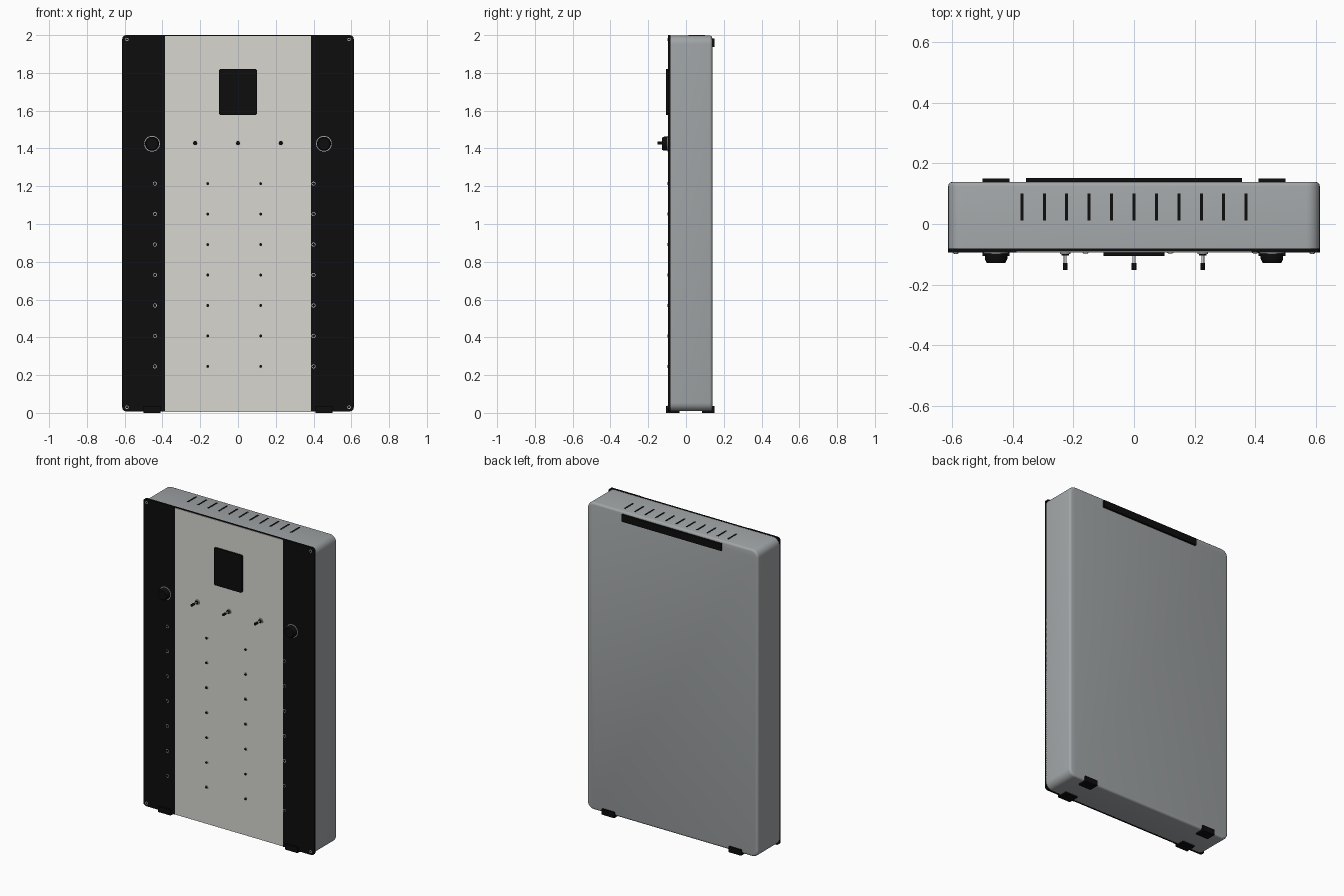
import bpy, bmesh
from math import cos, sin, pi
from mathutils import Matrix, Vector

cube = bpy.data.objects.get("Cube")
if cube:
    bpy.data.objects.remove(cube)


def material(name, rgb):
    m = bpy.data.materials.new(name)
    m.use_nodes = True
    m.diffuse_color = (*rgb, 1)
    m.node_tree.nodes["Principled BSDF"].inputs["Base Color"].default_value = (*rgb, 1)
    return m


GREY = material("enclosure grey", (0.36, 0.38, 0.39))
BEIGE = material("warm light grey", (0.68, 0.67, 0.63))
BLACK = material("black", (0.004, 0.004, 0.004))
SILVER = material("silver", (0.6, 0.6, 0.6))

FRONT = -0.094   # front surface of the panel
HALF = 0.613     # half width of the enclosure


def finish(name, bm, mat, smooth=True):
    bmesh.ops.recalc_face_normals(bm, faces=bm.faces)
    mesh = bpy.data.meshes.new(name)
    bm.to_mesh(mesh)
    bm.free()
    mesh.materials.append(mat)
    ob = bpy.data.objects.new(name, mesh)
    bpy.context.collection.objects.link(ob)
    if smooth:
        bpy.ops.object.select_all(action="DESELECT")
        ob.select_set(True)
        bpy.context.view_layer.objects.active = ob
        bpy.ops.object.shade_smooth_by_angle(angle=0.6)
    return ob


def prism(name, points, offset, mat, smooth=True, back_bevel=0):
    """Extrude a closed outline by an offset, optionally rounding the far rim."""
    bm = bmesh.new()
    face = bm.faces.new([bm.verts.new(p) for p in points])
    ext = bmesh.ops.extrude_face_region(bm, geom=[face], use_keep_orig=True)
    moved = [g for g in ext["geom"] if isinstance(g, bmesh.types.BMVert)]
    bmesh.ops.translate(bm, verts=moved, vec=offset)
    if back_bevel:
        rim = [e for e in bm.edges if all(v in moved for v in e.verts)]
        bmesh.ops.bevel(bm, geom=rim, offset=back_bevel, segments=3,
                        profile=0.5, affect="EDGES")
    return finish(name, bm, mat, smooth)


def slab(name, x, z, y, mat, radii=(0, 0), back_bevel=0):
    """Upright plate with corner radii for its left (-x) and right (+x) ends."""
    pts = []
    corners = [(1, 1, 0), (0, 1, 1), (0, 0, 2), (1, 0, 3)]
    for ix, iz, quarter in corners:
        r = radii[ix]
        cx = x[ix] + (r if ix == 0 else -r)
        cz = z[iz] + (r if iz == 0 else -r)
        steps = 6 if r else 0
        for i in range(steps + 1):
            a = (quarter + (i / steps if steps else 0)) * pi / 2
            pts.append((cx + r * cos(a), y[0], cz + r * sin(a)))
    return prism(name, pts, (0, y[1] - y[0], 0), mat, bool(max(radii)), back_bevel)


def box(name, x, y, z, mat):
    return slab(name, x, z, y, mat)


def lathe(name, x, z, profile, mat, sides=20):
    """Turn (radius, height in front of the panel) pairs about a y axis."""
    bm = bmesh.new()
    vs = [bm.verts.new((r, 0, h)) for r, h in profile]
    edges = [bm.edges.new(pair) for pair in zip(vs, vs[1:])]
    bmesh.ops.spin(bm, geom=vs + edges, axis=(0, 0, 1), cent=(0, 0, 0),
                   angle=2 * pi, steps=sides, use_duplicate=False)
    bmesh.ops.remove_doubles(bm, verts=bm.verts, dist=1e-5)
    turn = Matrix.Rotation(pi / 2, 4, "X")
    bmesh.ops.transform(bm, matrix=Matrix.Translation((x, FRONT, z)) @ turn, verts=bm.verts)
    return finish(name, bm, mat)


def disc(name, x, z, r, h, mat, sides=20):
    return lathe(name, x, z, [(r, 0), (r, h), (0, h)], mat, sides)


# Enclosure with rounded corners and a softened back rim
slab("enclosure", (-HALF, HALF), (0.009, 1.998), (-0.082, 0.139), GREY,
     (0.045, 0.045), back_bevel=0.014)

# Front panel: dark backing, light centre, black side strips
slab("panel_backing", (-HALF, HALF), (0.008, 2.0), (-0.091, -0.081), BLACK, (0.022, 0.022))
box("centre_panel", (-0.387, 0.387), (FRONT, -0.09), (0.01, 1.996), BEIGE)
slab("right_strip", (-HALF, -0.387), (0.008, 2.0), (FRONT, -0.09), BLACK, (0.022, 0))
slab("left_strip", (0.387, HALF), (0.008, 2.0), (FRONT, -0.09), BLACK, (0, 0.022))

# Display window
slab("display", (-0.1, 0.1), (1.578, 1.82), (-0.105, FRONT), BLACK, (0.008, 0.008))

# Rotary knobs with bright base rings
for side, x in (("right", -0.455), ("left", 0.455)):
    lathe(side + "_knob_ring", x, 1.425, [(0.0415, 0), (0.0415, 0.004), (0.036, 0.004)], SILVER, 32)
    lathe(side + "_knob", x, 1.425,
          [(0.037, 0), (0.037, 0.022), (0.031, 0.034), (0, 0.034)], BLACK, 32)

# Toggle switches
for i in range(3):
    x = (i - 1) * 0.227
    disc(f"switch_washer_{i}", x, 1.428, 0.017, 0.005, SILVER)
    disc(f"switch_nut_{i}", x, 1.428, 0.012, 0.01, BLACK, 6)
    disc(f"switch_stem_{i}", x, 1.428, 0.005, 0.04, SILVER, 12)
    lathe(f"switch_tip_{i}", x, 1.428,
          [(0, 0.034), (0.008, 0.034), (0.008, 0.058), (0, 0.058)], BLACK, 12)

# Grid of indicator lamps with bezels
for col in range(4):
    for row in range(7):
        x, z = -0.44 + 0.28 * col, 0.246 + 0.1613 * row
        disc(f"lamp_bezel_{col}_{row}", x, z, 0.0105, 0.002, SILVER, 16)
        disc(f"lamp_{col}_{row}", x, z, 0.0075, 0.004, BLACK, 12)

# Corner screws
for x in (-0.588, 0.588):
    for z in (0.03, 1.977):
        disc("corner_screw", x, z, 0.009, 0.004, SILVER, 16)
        disc("corner_screw_socket", x, z, 0.006, 0.005, BLACK, 6)

# Ventilation slots along the top
for i in range(11):
    x = (i - 5) * 0.074
    box(f"vent_slot_{i}", (x - 0.005, x + 0.005), (0.012, 0.101), (1.995, 1.9995), BLACK)

# Hanging rail on the back
box("back_rail", (-0.357, 0.357), (0.137, 0.152), (1.937, 1.982), BLACK)

# L-shaped feet wrapping the lower front and back edges
for x in (-0.5, 0.41):
    for name, outer, wall, inner in (("front_foot", -0.105, -0.09, -0.035),
                                     ("back_foot", 0.15, 0.135, 0.085)):
        outline = [(outer, 0), (inner, 0), (inner, 0.012),
                   (wall, 0.012), (wall, 0.036), (outer, 0.036)]
        prism(name, [(x, y, z) for y, z in outline], (0.09, 0, 0), BLACK, False)
